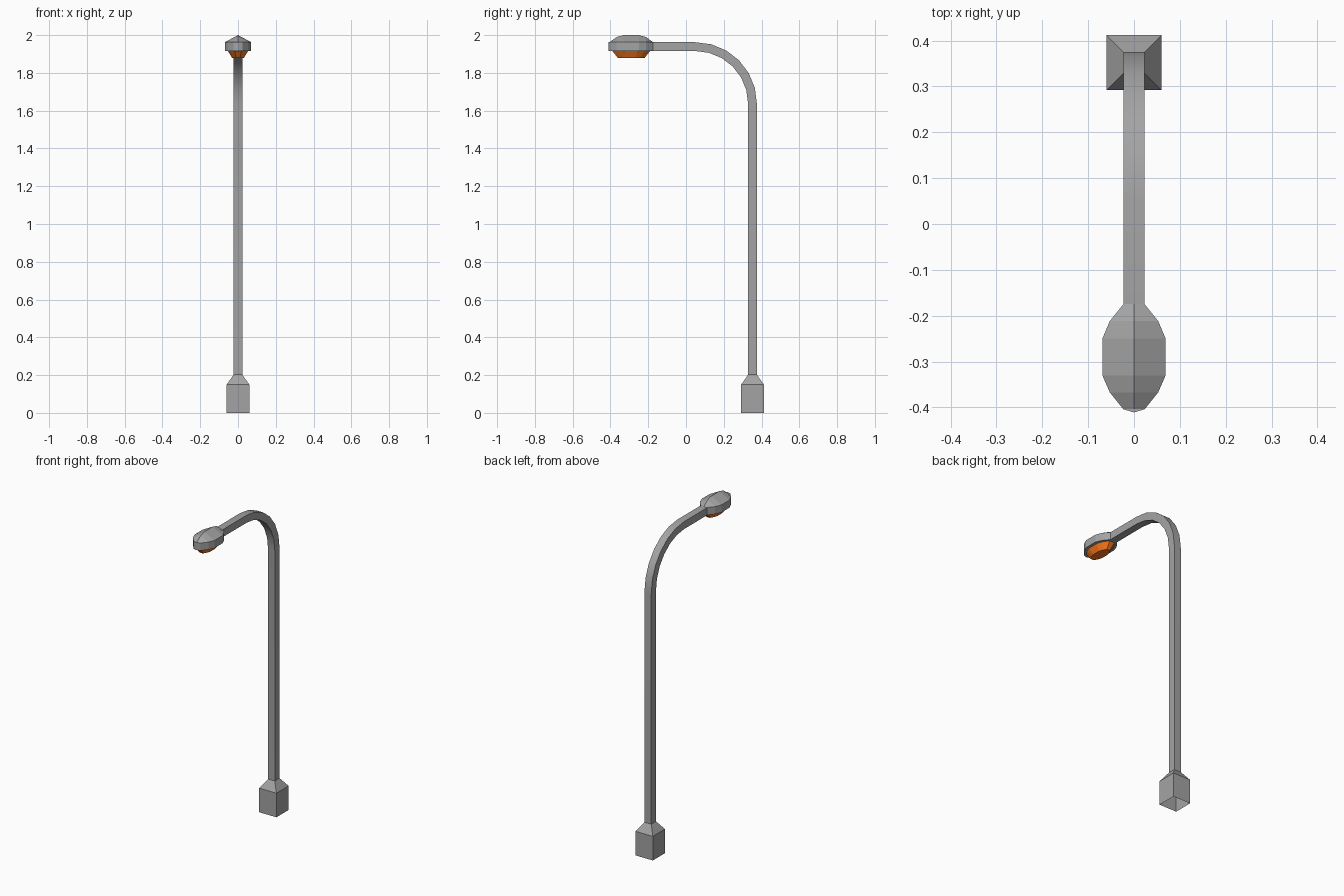
import bpy, bmesh, math

if "Cube" in bpy.data.objects:
    bpy.data.objects.remove(bpy.data.objects["Cube"])


def material(name, color):
    mat = bpy.data.materials.new(name)
    mat.diffuse_color = color
    mat.use_nodes = True
    mat.node_tree.nodes["Principled BSDF"].inputs["Base Color"].default_value = mat.diffuse_color
    return mat


metal = material("dark_grey_metal", (0.37, 0.37, 0.37, 1))
orange = material("orange_glass", (1.0, 0.19, 0.012, 1))


def loft(name, rings, mat, cap_start=False, smooth=False):
    """Skin a series of closed rings that share one vertex count."""
    bm = bmesh.new()
    rows = [[bm.verts.new(p) for p in ring] for ring in rings]
    n = len(rows[0])
    for a, b in zip(rows, rows[1:]):
        for i in range(n):
            j = (i + 1) % n
            bm.faces.new((a[i], a[j], b[j], b[i]))
    if cap_start:
        bm.faces.new(rows[0][::-1])
    bmesh.ops.remove_doubles(bm, verts=bm.verts, dist=0.0002)
    bmesh.ops.recalc_face_normals(bm, faces=bm.faces)
    mesh = bpy.data.meshes.new(name)
    bm.to_mesh(mesh)
    bm.free()
    mesh.materials.append(mat)
    obj = bpy.data.objects.new(name, mesh)
    bpy.context.collection.objects.link(obj)
    if smooth:
        bpy.ops.object.select_all(action='DESELECT')
        obj.select_set(True)
        bpy.context.view_layer.objects.active = obj
        bpy.ops.object.shade_smooth_by_angle(angle=math.radians(30))
    return obj


def square(y, z, half):
    return [(sx * half, y + sy * half, z)
            for sx, sy in ((-1, -1), (1, -1), (1, 1), (-1, 1))]


POLE_Y, HALF = 0.352, 0.0233
HEAD_Y = -0.29

# Square foot tapering into the pole, open underneath
loft("base", [square(POLE_Y, 0, 0.06), square(POLE_Y, 0.15, 0.06),
              square(POLE_Y, 0.202, HALF)], metal)

# Pole and curved arm: square section swept up, round a bend and forward
bend_y, bend_z, radius = 0.05, 1.637, POLE_Y - 0.05
path = [(POLE_Y, 0.202, 0)]
for i in range(7):
    a = math.radians(15 * i)
    path.append((bend_y + radius * math.cos(a), bend_z + radius * math.sin(a), a))
path.append((-0.175, bend_z + radius, math.pi / 2))
rings = []
for y, z, a in path:
    dy, dz = HALF * math.cos(a), HALF * math.sin(a)
    rings.append([(-HALF, y - dy, z - dz), (HALF, y - dy, z - dz),
                  (HALF, y + dy, z + dz), (-HALF, y + dy, z + dz)])
loft("pole_and_arm", rings, metal, smooth=True)

# Lamp housing: ridged cross-sections (y, half width, ridge height)
LOW, EAVE = 1.916, 1.963
sections = [(-0.175, 0.0233, EAVE), (-0.212, 0.053, 1.99), (-0.25, 0.069, 2.0),
            (-0.33, 0.069, 2.0), (-0.367, 0.053, 1.99), (-0.404, 0.0233, EAVE),
            (-0.411, 0.0, EAVE)]
loft("lamp_housing",
     [[(-w, y, LOW), (-w, y, EAVE), (0, y, ridge), (w, y, EAVE), (w, y, LOW)]
      for y, w, ridge in sections], metal, cap_start=True)


# Orange lens: inset outline of the housing, narrowing downwards
def lens_ring(half_w, half_l, z):
    quarter = [(1.0, 0.34), (0.77, 0.67), (0.33, 1.0)]
    right = [(x, -y) for x, y in reversed(quarter)] + quarter
    outline = right + [(-x, -y) for x, y in right]
    return [(x * half_w, HEAD_Y + y * half_l, z) for x, y in outline]


loft("lamp_lens", [lens_ring(0.031, 0.07, 1.878), lens_ring(0.053, 0.1, LOW)],
     orange, cap_start=True)
